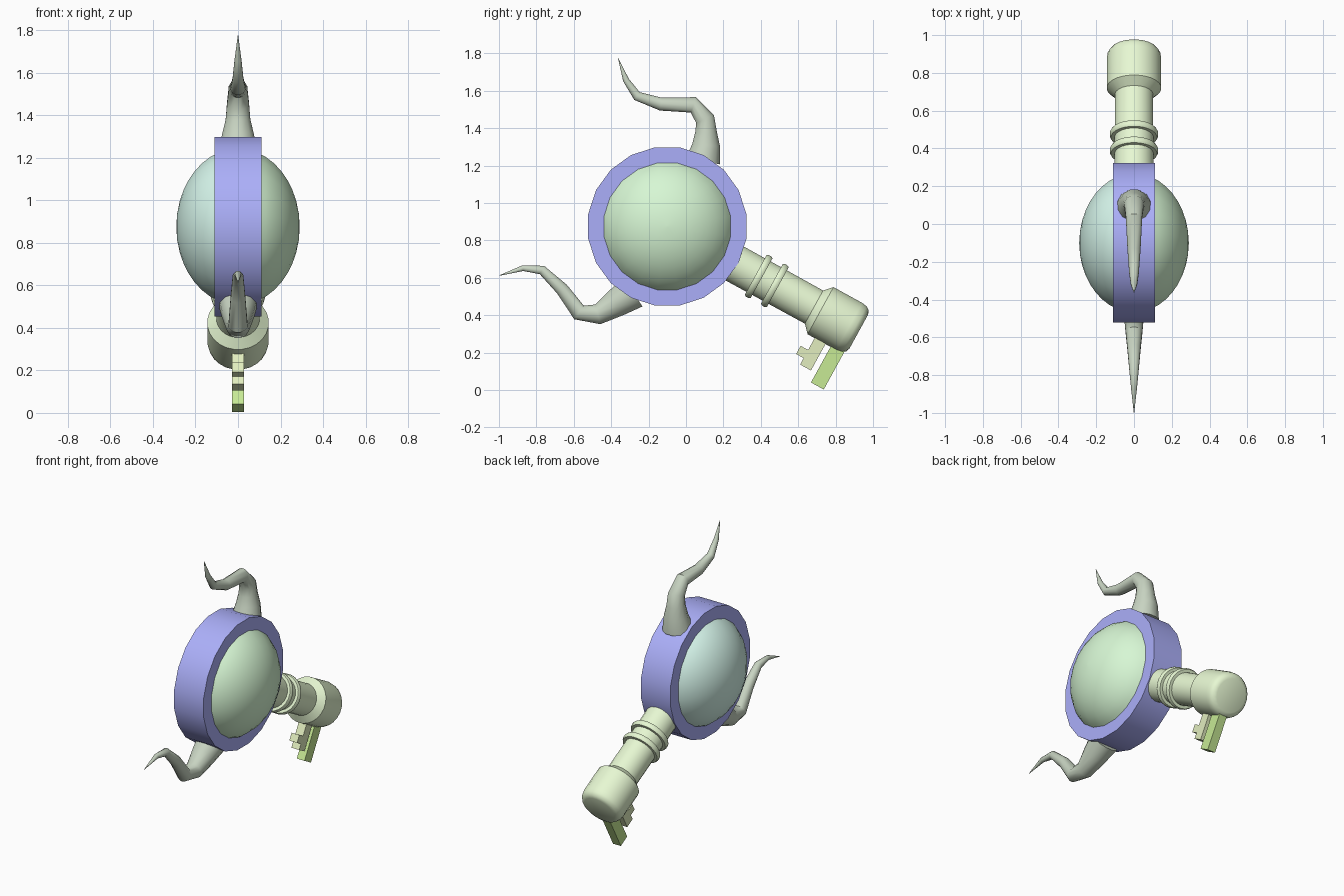
import bpy, bmesh
from math import sin, cos, pi, radians
from mathutils import Vector

if "Cube" in bpy.data.objects:
    bpy.data.objects.remove(bpy.data.objects["Cube"])

X = Vector((1, 0, 0))
HUB = Vector((0, -0.10, 0.875))
TILT = radians(28.8)
D = Vector((0, cos(TILT), -sin(TILT)))      # along the shaft
N = Vector((0, sin(TILT), cos(TILT)))       # across the shaft


def material(name, rgb):
    m = bpy.data.materials.new(name)
    m.diffuse_color = (*rgb, 1)
    m.use_nodes = True
    m.node_tree.nodes["Principled BSDF"].inputs["Base Color"].default_value = m.diffuse_color
    return m


def finish(name, bm, mat, smooth=35):
    bmesh.ops.recalc_face_normals(bm, faces=bm.faces)
    me = bpy.data.meshes.new(name)
    bm.to_mesh(me)
    bm.free()
    ob = bpy.data.objects.new(name, me)
    bpy.context.collection.objects.link(ob)
    me.materials.append(mat)
    if smooth:
        bpy.ops.object.select_all(action='DESELECT')
        bpy.context.view_layer.objects.active = ob
        ob.select_set(True)
        bpy.ops.object.shade_smooth_by_angle(angle=radians(smooth))
    return ob


def skin(name, rings, mat, smooth=35, loop=False):
    """Skin circles given as (centre, radius, u, v, sides)."""
    bm = bmesh.new()
    loops = []
    for c, r, u, v, n in rings:
        loops.append([bm.verts.new(c + r * (cos(a) * u + sin(a) * v))
                      for a in ((i + 0.5) * 2 * pi / n for i in range(n))])
    pairs = list(zip(loops, loops[1:]))
    if loop:
        pairs.append((loops[-1], loops[0]))
    for a, b in pairs:
        n = len(a)
        for i in range(n):
            bm.faces.new((a[i], a[(i + 1) % n], b[(i + 1) % n], b[i]))
    if not loop:
        bm.faces.new(loops[0])
        bm.faces.new(loops[-1])
    return finish(name, bm, mat, smooth)


def lathe(name, profile, axis, u, mat, sides=20, **kw):
    v = axis.cross(u)
    return skin(name, [(HUB + axis * a, r, u, v, sides) for a, r in profile], mat, **kw)


def horn(name, pts, mat):
    rings = []
    for i, (y, z, r) in enumerate(pts):
        a, b = pts[max(i - 1, 0)], pts[min(i + 1, len(pts) - 1)]
        t = Vector((0, b[0] - a[0], b[1] - a[1])).normalized()
        rings.append((Vector((0, y, z)), r, X, t.cross(X), 12))
    return skin(name, rings, mat, smooth=40)


def plate(name, outline, mat, half=0.029):
    """Flat key bit from an outline in shaft coordinates."""
    bm = bmesh.new()
    f = bm.faces.new([bm.verts.new(HUB + D * a + N * n - X * half) for a, n in outline])
    ext = bmesh.ops.extrude_face_region(bm, geom=[f])
    bmesh.ops.translate(bm, vec=X * 2 * half,
                        verts=[e for e in ext['geom'] if isinstance(e, bmesh.types.BMVert)])
    return finish(name, bm, mat, 0)


blue = material("blue", (0.41, 0.43, 0.95))
green = material("lens_green", (0.68, 0.93, 0.66))
teal = material("lens_teal", (0.68, 0.93, 0.84))
lime = material("pale_lime", (0.80, 0.94, 0.65))
bright = material("bright_green", (0.57, 0.82, 0.30))
straw = material("straw_green", (0.76, 0.85, 0.52))
sage = material("sage", (0.58, 0.66, 0.54))

# Round frame
lathe("frame", [(-.11, .342), (-.11, .428), (.11, .428), (.11, .342)],
      X, Vector((0, 1, 0)), blue, loop=True)

# Two domed lenses
for name, s, mat in (("lens_right", 1, green), ("lens_left", -1, teal)):
    dome = [(s * .29 * sin(t), .372 * cos(t)) for t in (radians(18 + 71 * i / 8) for i in range(9))]
    lathe(name, dome, X, Vector((0, 1, 0)), mat)

# Shaft with its rounded head, and two collars
lathe("shaft", [(.36, .104), (.895, .102), (.935, .145), (1.11, .145), (1.14, .140),
                (1.16, .126), (1.168, .105)], D, X, lime, sides=24)
for i, a in enumerate((.557, .656)):
    lathe(f"collar_{i + 1}", [(a - .018, .09), (a - .018, .122), (a - .008, .128), (a + .008, .128),
                              (a + .018, .122), (a + .018, .09)], D, X, lime, sides=24)

# Key bits
plate("long_bit", [(1.075, -.05), (1.153, -.05), (1.153, -.361), (1.075, -.361)], bright)
plate("notched_bit", [(.978, -.05), (1.044, -.05), (1.044, -.305), (.978, -.305), (.978, -.266),
                      (.932, -.266), (.932, -.216), (.978, -.216)], straw)

# Curling horns
horn("top_horn", [(.091, 1.225, .095), (.108, 1.31, .077), (.107, 1.38, .060), (.102, 1.449, .054),
                  (.040, 1.525, .045), (-.134, 1.529, .036), (-.262, 1.572, .026),
                  (-.321, 1.658, .017), (-.363, 1.775, .001)], sage)
horn("lower_horn", [(-.283, .524, .095), (-.374, .465, .078), (-.471, .405, .056), (-.572, .415, .046),
                    (-.663, .54, .036), (-.77, .642, .026), (-.872, .652, .016),
                    (-1.0, .612, .001)], sage)
